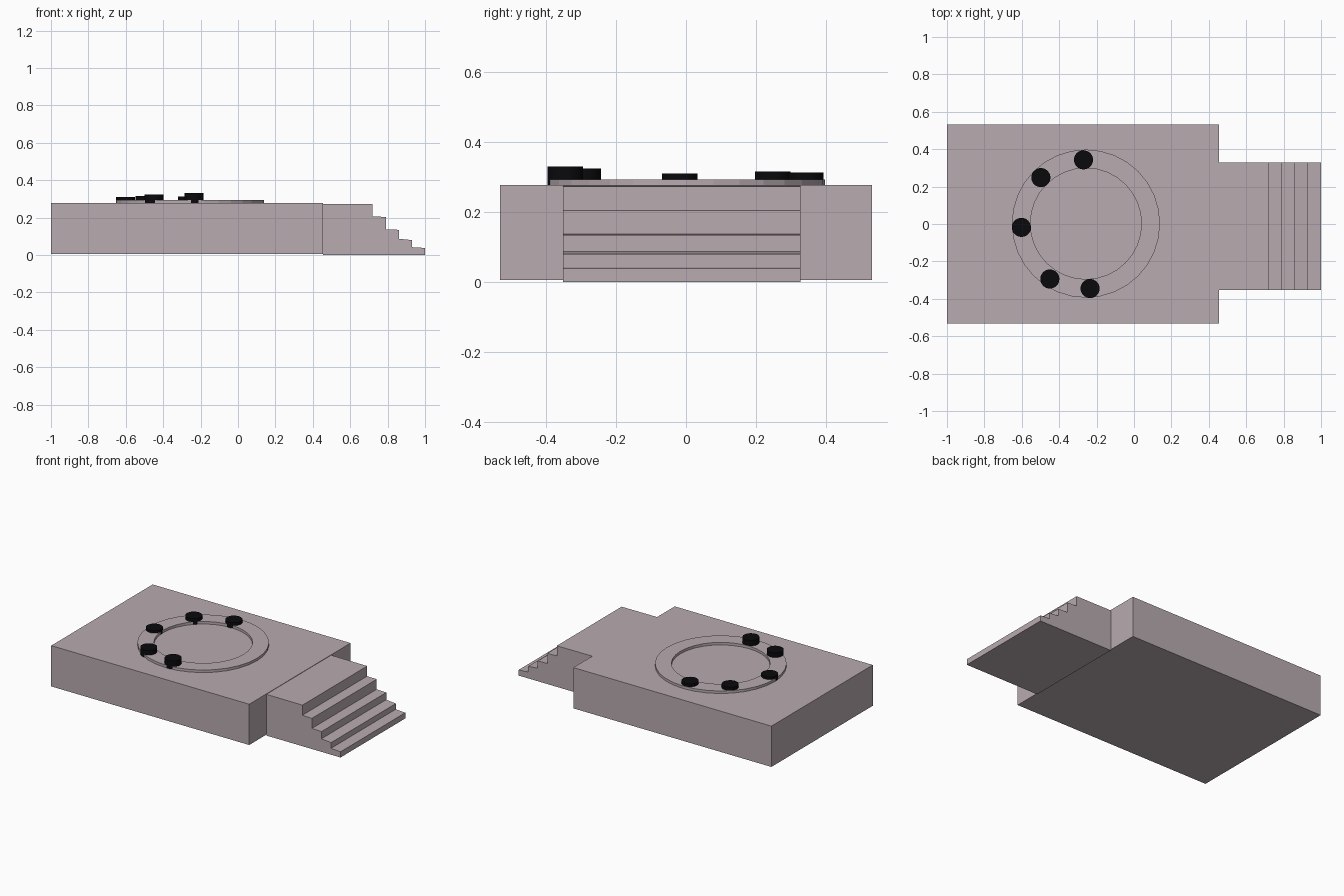
import bpy
import bmesh

old = bpy.data.objects.get("Cube")
if old:
    bpy.data.objects.remove(old, do_unlink=True)


def make_material(name, color):
    mat = bpy.data.materials.new(name)
    mat.use_nodes = True
    mat.diffuse_color = color
    mat.node_tree.nodes["Principled BSDF"].inputs["Base Color"].default_value = color
    return mat


stone = make_material("mauve grey", (0.48, 0.41, 0.435, 1))
black = make_material("black", (0.003, 0.003, 0.004, 1))


def finish(name, bm, mat):
    bmesh.ops.recalc_face_normals(bm, faces=bm.faces)
    mesh = bpy.data.meshes.new(name)
    bm.to_mesh(mesh)
    bm.free()
    mesh.materials.append(mat)
    obj = bpy.data.objects.new(name, mesh)
    bpy.context.collection.objects.link(obj)
    return obj


def prism(name, points, depth, mat):
    """Extrude a flat outline along a depth vector."""
    bm = bmesh.new()
    face = bm.faces.new([bm.verts.new(p) for p in points])
    result = bmesh.ops.extrude_face_region(bm, geom=[face])
    moved = [v for v in result["geom"] if isinstance(v, bmesh.types.BMVert)]
    bmesh.ops.translate(bm, verts=moved, vec=depth)
    # the starting outline must remain as the closing cap
    bmesh.ops.holes_fill(bm, edges=[e for e in bm.edges if e.is_boundary])
    return finish(name, bm, mat)


def disc(name, x, y, radius, bottom, top, mat):
    bm = bmesh.new()
    bmesh.ops.create_cone(bm, cap_ends=True, segments=32, radius1=radius,
                          radius2=radius, depth=top - bottom)
    obj = finish(name, bm, mat)
    obj.location = (x, y, (top + bottom) / 2)
    return obj


# Main platform
x0, x1, y0, y1 = -1.0, 0.455, -0.532, 0.532
prism("platform", [(x0, y0, 0.006), (x1, y0, 0.006), (x1, y1, 0.006), (x0, y1, 0.006)],
      (0, 0, 0.271), stone)

# Staircase with gently sloping lower treads
profile = [(0.455, 0), (1, 0), (1, 0.038), (0.93, 0.042), (0.93, 0.08),
           (0.86, 0.087), (0.86, 0.135), (0.79, 0.137), (0.79, 0.204),
           (0.72, 0.206), (0.72, 0.273), (0.455, 0.274)]
prism("staircase", [(x, -0.352, z) for x, z in profile], (0, 0.68, 0), stone)

# Raised ring: lathe a rectangular section around its centre
bm = bmesh.new()
section = [(0.297, 0.277), (0.396, 0.277), (0.396, 0.294), (0.297, 0.294)]
verts = [bm.verts.new((r, 0, z)) for r, z in section]
edges = [bm.edges.new((verts[i], verts[(i + 1) % 4])) for i in range(4)]
bmesh.ops.spin(bm, geom=verts + edges, cent=(0, 0, 0), axis=(0, 0, 1),
               angle=6.2831853, steps=32, use_merge=True)
bmesh.ops.remove_doubles(bm, verts=bm.verts, dist=0.0005)
ring = finish("ring", bm, stone)
ring.location = (-0.257, 0.002, 0)

# Round black studs set into the ring
studs = [(-0.27, 0.343, 0.314), (-0.498, 0.248, 0.316), (-0.602, -0.018, 0.31),
         (-0.45, -0.294, 0.325), (-0.235, -0.345, 0.331)]
for i, (x, y, top) in enumerate(studs):
    disc(f"stud_{i + 1}", x, y, 0.051, 0.27, top, black)
